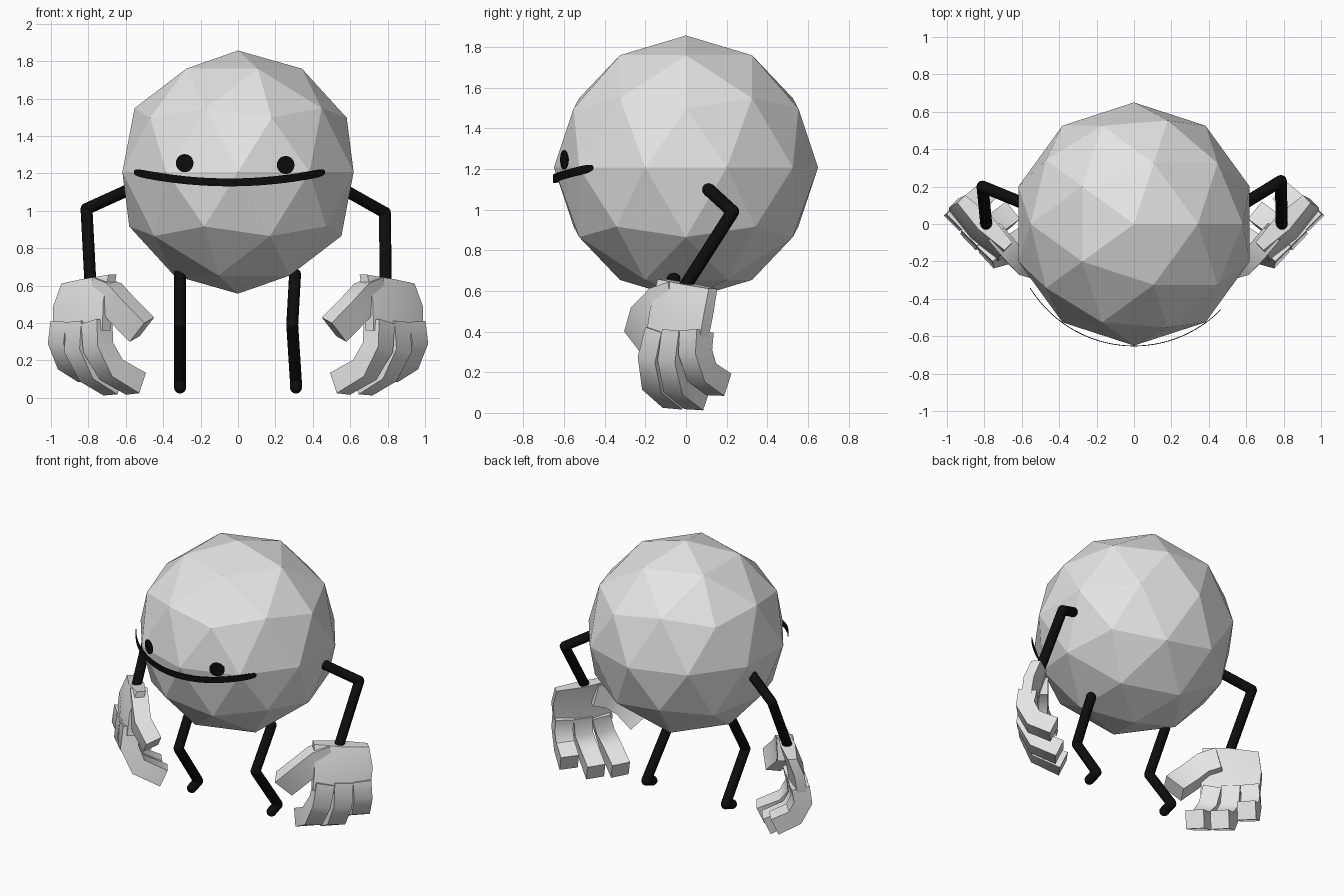
import bpy, bmesh, math
from mathutils import Vector, Matrix

if "Cube" in bpy.data.objects:
    bpy.data.objects.remove(bpy.data.objects["Cube"], do_unlink=True)


def material(name, value):
    m = bpy.data.materials.new(name)
    m.use_nodes = True
    color = (value, value, value, 1)
    m.diffuse_color = color
    m.node_tree.nodes["Principled BSDF"].inputs["Base Color"].default_value = color
    return m


GREY = material("light grey", 0.78)
BLACK = material("black", 0.004)
R, MID = 0.65, 1.207  # body radius and centre height


def finish(bm, name, mat, smooth=None):
    bmesh.ops.recalc_face_normals(bm, faces=bm.faces)
    mesh = bpy.data.meshes.new(name)
    bm.to_mesh(mesh)
    bm.free()
    mesh.materials.append(mat)
    if smooth:
        mesh.shade_smooth()
        mesh.set_sharp_from_angle(angle=math.radians(smooth))
    obj = bpy.data.objects.new(name, mesh)
    bpy.context.collection.objects.link(obj)
    return obj


# Faceted ball body
bm = bmesh.new()
bmesh.ops.create_icosphere(bm, subdivisions=2, radius=R,
                           matrix=Matrix.Translation((0, 0, MID)))
finish(bm, "body", GREY)


# Round limbs: cylinders with ball joints
def limb(name, points, radius=0.032):
    bm = bmesh.new()
    pts = [Vector(p) for p in points]
    for p in pts:
        bmesh.ops.create_uvsphere(bm, u_segments=12, v_segments=8, radius=radius,
                                  matrix=Matrix.Translation(p))
    for p, q in zip(pts, pts[1:]):
        turn = (q - p).to_track_quat('Z', 'Y').to_matrix().to_4x4()
        bmesh.ops.create_cone(bm, segments=12, radius1=radius, radius2=radius,
                              depth=(q - p).length,
                              matrix=Matrix.Translation((p + q) / 2) @ turn)
    finish(bm, name, BLACK, 50)


limb("left_arm", [(0.59, 0.11, 1.10), (0.785, 0.23, 0.99), (0.79, 0, 0.63)])
limb("right_arm", [(-0.59, 0.11, 1.11), (-0.81, 0.2, 1.01), (-0.79, 0, 0.63)])
limb("left_leg", [(0.305, -0.06, 0.66), (0.29, -0.22, 0.39),
                  (0.31, 0, 0.08), (0.31, -0.07, 0.055)])
limb("right_leg", [(-0.31, -0.06, 0.66), (-0.31, -0.22, 0.39),
                   (-0.31, 0, 0.08), (-0.31, -0.07, 0.055)])


# Hands, in a local frame: a toward the thumb, b toward the palm side, z up
def skin(bm, rings, sign):
    def place(p):
        a, b, z = p
        return bm.verts.new((sign * (0.79 - 0.7 * (a + b)), 0.7 * (b - a), z))
    loops = [[place(p) for p in ring] for ring in rings]
    for low, high in zip(loops, loops[1:]):
        for i in range(len(low)):
            j = (i + 1) % len(low)
            bm.faces.new((low[i], low[j], high[j], high[i]))
    bm.faces.new(loops[0])
    bm.faces.new(loops[-1])


def digit(bm, path, across, half_width, half_depth, sign):
    pts = [Vector(p) for p in path]
    rings = []
    for i, p in enumerate(pts):
        along = pts[min(i + 1, len(pts) - 1)] - pts[max(i - 1, 0)]
        w = Vector(across)
        w = (w - w.project(along)).normalized()
        d = along.cross(w).normalized() * half_depth
        w = w * half_width
        rings.append([p + w + d, p - w + d, p - w - d, p + w - d])
    skin(bm, rings, sign)


PALM = [  # a, b, z, half width, half thickness, slope of the section
    (-0.01, 0.0, 0.635, 0.18, 0.05, 0.13),
    (-0.015, -0.045, 0.5, 0.19, 0.055, 0.05),
    (0.0, -0.065, 0.36, 0.19, 0.052, 0),
]
FINGERS = [
    [(0.11, -0.06, 0.4), (0.14, -0.08, 0.27), (0.18, -0.02, 0.15), (0.21, 0.14, 0.075)],
    [(-0.01, -0.06, 0.4), (0.0, -0.08, 0.26), (0.03, -0.02, 0.14), (0.05, 0.13, 0.07)],
    [(-0.13, -0.055, 0.4), (-0.135, -0.07, 0.3), (-0.13, -0.02, 0.2), (-0.12, 0.11, 0.14)],
]
THUMB = [(0.06, 0.0, 0.57), (0.16, -0.01, 0.545), (0.26, -0.015, 0.47), (0.355, 0.04, 0.365)]

for side, sign in (("left", 1), ("right", -1)):
    bm = bmesh.new()
    rings = []
    for a, b, z, hw, ht, slope in PALM:
        outline = ((1, 0.6), (0, 1), (-1, 0.6), (-1, -0.6), (0, -1), (1, -0.6))
        rings.append([(a + hw * s, b + ht * t, z + slope * hw * s) for s, t in outline])
    skin(bm, rings, sign)
    for path in FINGERS:
        digit(bm, path, (1, 0, 0), 0.06, 0.06, sign)
    digit(bm, THUMB, (0, 1, 0), 0.055, 0.075, sign)
    finish(bm, side + "_hand", GREY, 40)


# Face details wrap around the front of the ball
def wrap(x, z):
    return (x, -math.sqrt((R + 0.002) ** 2 - x * x), z)


def thicken(obj):
    mod = obj.modifiers.new("thickness", 'SOLIDIFY')
    mod.thickness = 0.004
    mod.offset = 0


for side, x, z in (("left", 0.255, 1.245), ("right", -0.285, 1.255)):
    bm = bmesh.new()
    rim = []
    for i in range(24):
        t = math.tau * i / 24
        rim.append(bm.verts.new(wrap(x + 0.046 * math.cos(t), z + 0.048 * math.sin(t))))
    hub = bm.verts.new(wrap(x, z))
    for i in range(24):
        bm.faces.new((hub, rim[i], rim[(i + 1) % 24]))
    thicken(finish(bm, side + "_eye", BLACK))

# Smile ribbon with rounded ends
bm = bmesh.new()
previous = None
for i in range(49):
    t = math.sin(math.pi * (i / 48 - 0.5))
    half = 0.003 + 0.018 * math.sqrt(max(0, 1 - t ** 30))
    x, z = -0.045 + 0.51 * t, 1.152 + 0.055 * t * t
    pair = [bm.verts.new(wrap(x, z - half)), bm.verts.new(wrap(x, z + half))]
    if previous:
        bm.faces.new((previous[0], pair[0], pair[1], previous[1]))
    previous = pair
thicken(finish(bm, "smile", BLACK))
